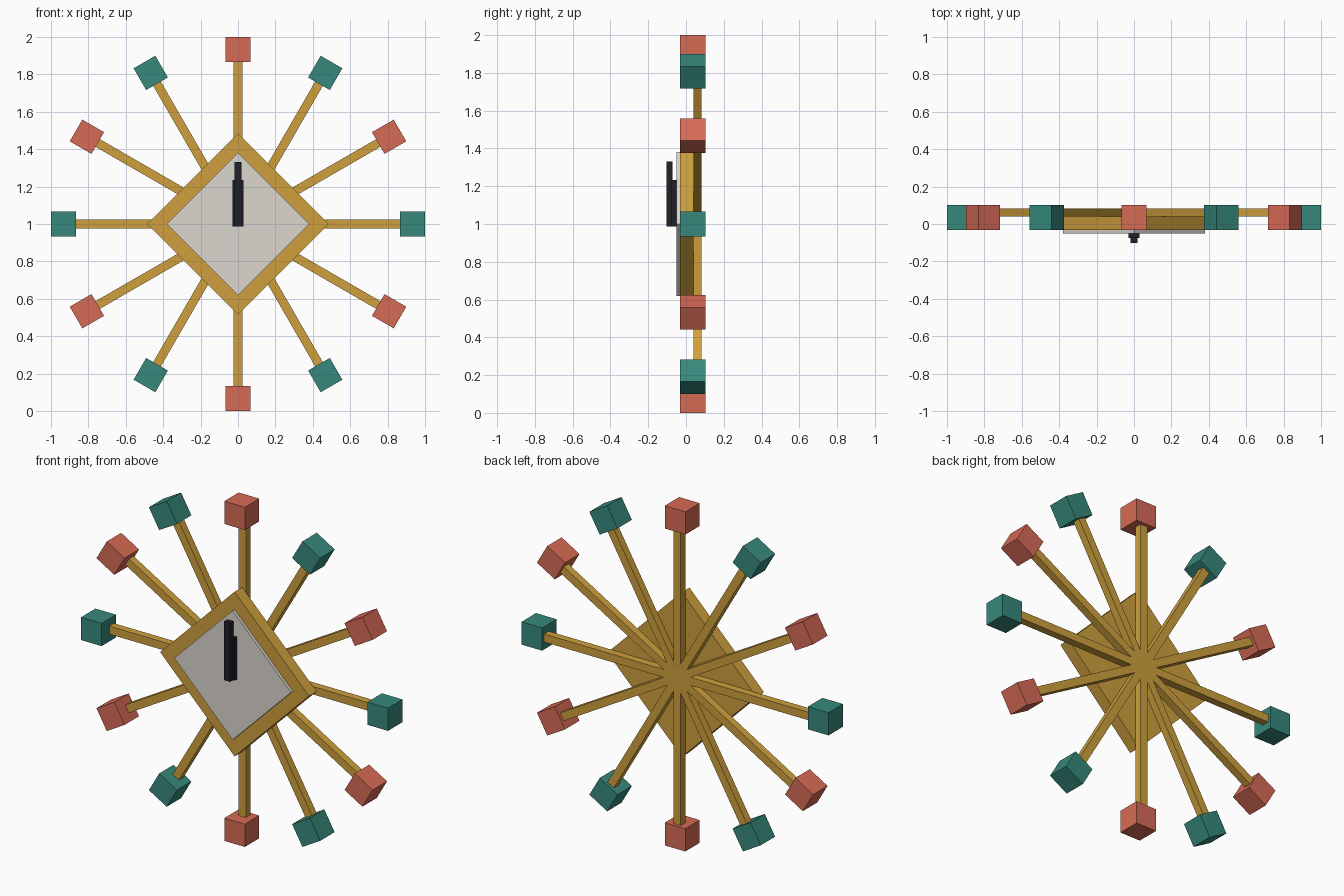
import bpy
import math
from mathutils import Matrix, Vector

if "Cube" in bpy.data.objects:
    bpy.data.objects.remove(bpy.data.objects["Cube"])


def material(name, rgb):
    m = bpy.data.materials.new(name)
    m.diffuse_color = (*rgb, 1)
    m.use_nodes = True
    m.node_tree.nodes["Principled BSDF"].inputs["Base Color"].default_value = m.diffuse_color
    return m


GOLD = material("golden wood", (0.62, 0.35, 0.047))
RED = material("coral red", (0.68, 0.145, 0.09))
TEAL = material("teal green", (0.038, 0.25, 0.20))
DIAL = material("pale grey", (0.71, 0.68, 0.62))
DARK = material("near black", (0.014, 0.014, 0.024))

CENTRE = Vector((0, 0, 1))


def box(name, mat, width, y, z, turn=0):
    """Box spanning y and z ranges about the hub, turned clockwise as seen from the front."""
    bpy.ops.mesh.primitive_cube_add(size=1)
    ob = bpy.context.object
    ob.name = name
    ob.data.transform(
        Matrix.Translation(CENTRE)
        @ Matrix.Rotation(math.radians(turn), 4, 'Y')
        @ Matrix.Translation((0, sum(y) / 2, sum(z) / 2))
        @ Matrix.Diagonal((width, y[1] - y[0], z[1] - z[0], 1)))
    ob.data.materials.append(mat)
    return ob


# Diamond body and the dial plate on its front
for name, mat, reach, y in (("diamond_body", GOLD, 0.485, (-0.032, 0.039)),
                            ("dial_plate", DIAL, 0.38, (-0.05, -0.032))):
    half = reach / math.sqrt(2)
    box(name, mat, 2 * half, y, (-half, half), 45)

# Twelve spokes behind the body, each tipped with a cube of alternating colour
for i in range(12):
    box(f"spoke_{i + 1}", GOLD, 0.047, (0.039, 0.083), (0, 0.90), 30 * i)
    box(f"tip_cube_{i + 1}", TEAL if i % 2 else RED, 0.134,
        (-0.032, 0.102), (0.866, 1.0), 30 * i)

# Hands, both pointing up
box("hour_hand", DARK, 0.06, (-0.076, -0.05), (-0.014, 0.234))
box("minute_hand", DARK, 0.04, (-0.102, -0.072), (-0.014, 0.332))
